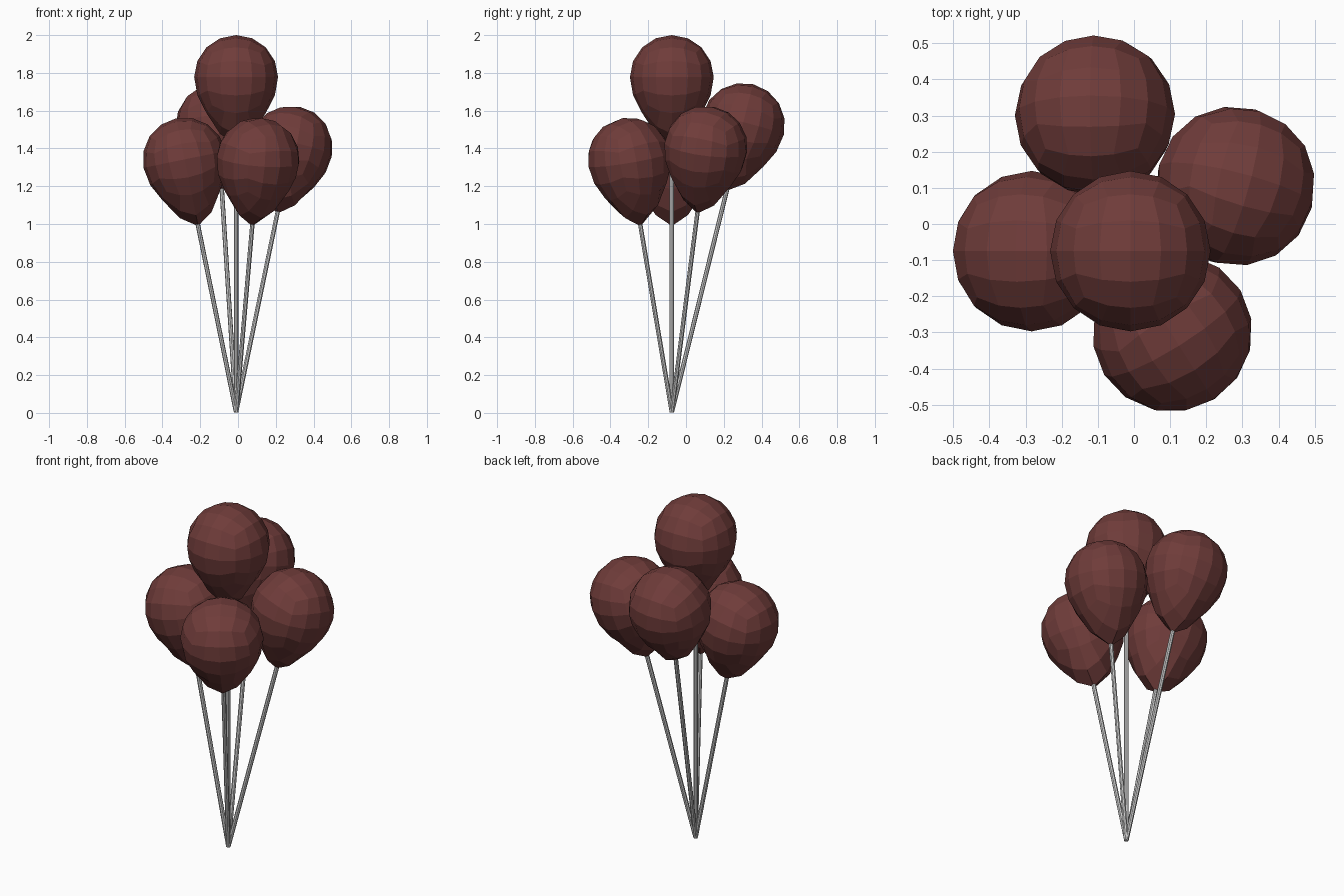
import bpy, bmesh, math
from mathutils import Vector, Matrix

if "Cube" in bpy.data.objects:
    bpy.data.objects.remove(bpy.data.objects["Cube"])

R = 0.222                              # balloon radius
TIP = 0.36                             # centre to tied end
KNOT = Vector((-0.01, -0.075, 0.005))  # where all strings meet

red = bpy.data.materials.new("balloon_red")
red.diffuse_color = (0.16, 0.045, 0.042, 1)
red.use_nodes = True
red.node_tree.nodes["Principled BSDF"].inputs["Base Color"].default_value = red.diffuse_color


def make_object(name, bm, mat=None):
    me = bpy.data.meshes.new(name)
    bm.to_mesh(me)
    bm.free()
    ob = bpy.data.objects.new(name, me)
    bpy.context.collection.objects.link(ob)
    if mat:
        me.materials.append(mat)
    return ob


def balloon(name, centre, rot):
    # quad sphere from a gridded cube, lower half drawn out to a point
    bm = bmesh.new()
    bmesh.ops.create_cube(bm, size=2)
    bmesh.ops.subdivide_edges(bm, edges=bm.edges[:], cuts=3, use_grid_fill=True)
    for v in bm.verts:
        v.co = Vector([math.tan(c * math.pi / 4) for c in v.co]).normalized() * R
        if v.co.z < 0:
            t = -v.co.z / R
            v.co.z -= (TIP - R) * t ** 5 + 0.012 * math.sin(math.pi * t)
    ob = make_object(name, bm, red)
    ob.matrix_world = Matrix.Translation(centre) @ rot


def string(name, end, rot, length):
    bm = bmesh.new()
    bmesh.ops.create_cone(bm, cap_ends=True, segments=8, radius1=0.012,
                          radius2=0.012, depth=length)
    ob = make_object(name, bm)
    ob.matrix_world = Matrix.Translation((KNOT + end) / 2) @ rot


# name, centre, turn about own axis
balloons = [
    ("top", (-0.01, -0.075, 1.778), 0),
    ("left", (-0.283, -0.075, 1.342), 0),
    ("front", (0.106, -0.30, 1.342), 32),
    ("right", (0.281, 0.105, 1.405), -15),
    ("back", (-0.108, 0.302, 1.525), 0),
]
for name, c, turn in balloons:
    c = Vector(c)
    axis = (c - KNOT).normalized()
    tilt = Vector((0, 0, 1)).rotation_difference(axis).to_matrix().to_4x4()
    rot = tilt @ Matrix.Rotation(math.radians(turn), 4, 'Z')
    balloon(name + "_balloon", c, rot)
    end = c - axis * (TIP - 0.02)
    string(name + "_string", end, rot, (end - KNOT).length)
